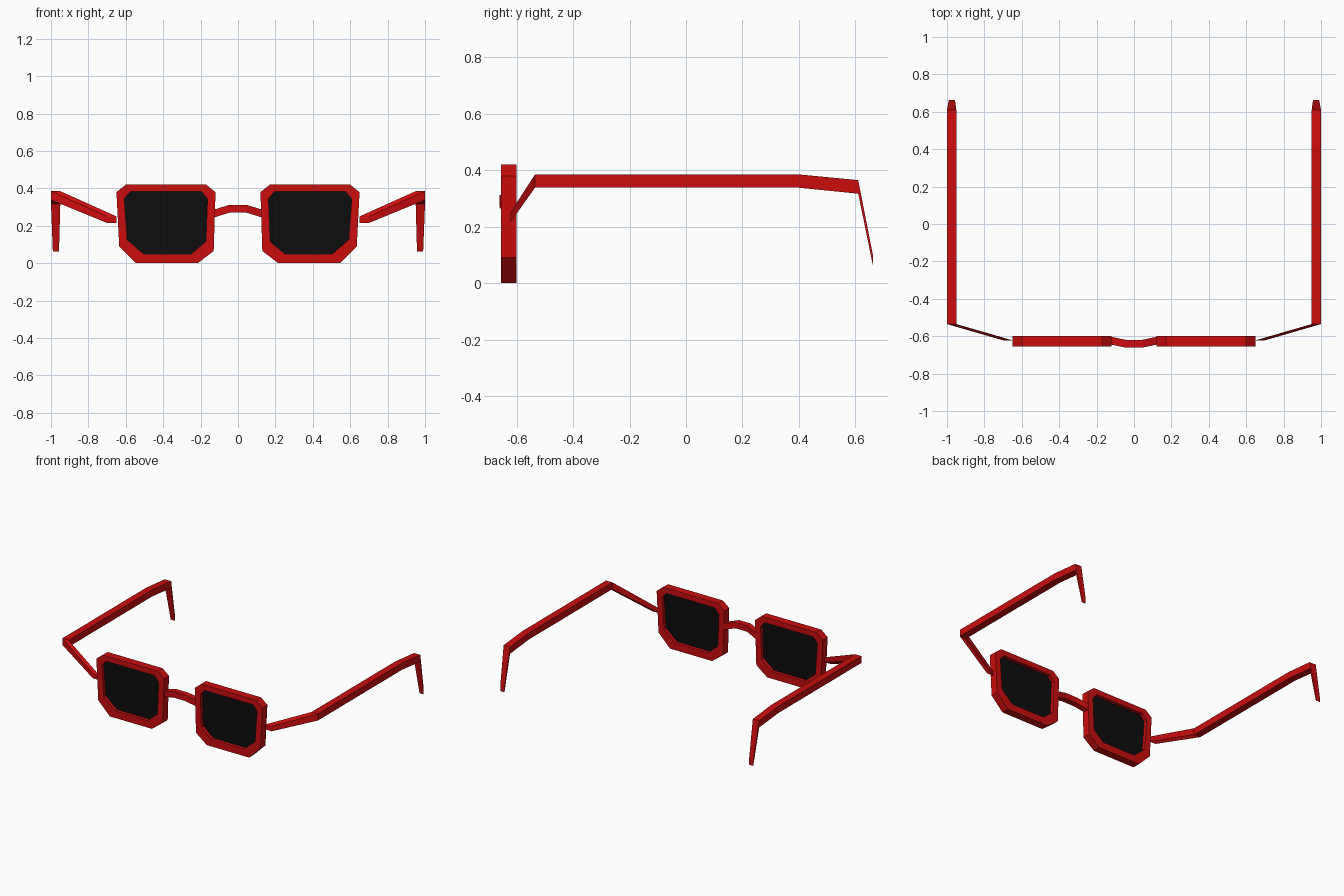
import bpy
import bmesh

cube = bpy.data.objects.get("Cube")
if cube:
    bpy.data.objects.remove(cube, do_unlink=True)


def make_material(name, color):
    mat = bpy.data.materials.new(name)
    mat.use_nodes = True
    mat.diffuse_color = color
    mat.node_tree.nodes["Principled BSDF"].inputs["Base Color"].default_value = color
    return mat


red = make_material("red plastic", (0.6, 0.004, 0.004, 1))
black = make_material("black lens", (0.004, 0.004, 0.004, 1))


def loft(name, rings, mat, closed=False):
    """Skin a list of matching rings; cap the ends unless the loft closes on itself."""
    bm = bmesh.new()
    loops = [[bm.verts.new(p) for p in ring] for ring in rings]
    n = len(loops[0])
    pairs = list(zip(loops, loops[1:]))
    if closed:
        pairs.append((loops[-1], loops[0]))
    else:
        bm.faces.new(loops[0])
        bm.faces.new(loops[-1])
    for a, b in pairs:
        for i in range(n):
            j = (i + 1) % n
            bm.faces.new((a[i], a[j], b[j], b[i]))
    bmesh.ops.recalc_face_normals(bm, faces=bm.faces)
    mesh = bpy.data.meshes.new(name)
    bm.to_mesh(mesh)
    bm.free()
    mesh.materials.append(mat)
    obj = bpy.data.objects.new(name, mesh)
    bpy.context.collection.objects.link(obj)
    return obj


def at_depth(outline, y, side):
    return [(side * x, y, z) for x, z in outline]


def section(x0, x1, y, z0, z1, side=1):
    """Upright rectangular cross-section."""
    return at_depth([(x0, z0), (x1, z0), (x1, z1), (x0, z1)], y, side)


# Rim outlines in x, z
OUTER = [(0.17, 0.42), (0.6, 0.42), (0.65, 0.38), (0.635, 0.09),
         (0.545, 0.0), (0.215, 0.0), (0.13, 0.065), (0.12, 0.38)]
INNER = [(0.195, 0.382), (0.575, 0.382), (0.608, 0.345), (0.592, 0.125),
         (0.505, 0.05), (0.25, 0.05), (0.172, 0.115), (0.163, 0.345)]
FRONT, BACK, LENS = -0.655, -0.6, -0.628

# Temple arm stations: x0, x1, y, z0, z1
ARM = [(0.65, 0.7, -0.622, 0.215, 0.25),
       (0.95, 1.0, -0.535, 0.338, 0.385),
       (0.95, 1.0, 0.4, 0.338, 0.385),
       (0.95, 1.0, 0.61, 0.317, 0.365),
       (0.957, 0.99, 0.662, 0.063, 0.1)]

for label, side in (("left", 1), ("right", -1)):
    # Rim
    loft(label + "_rim", [at_depth(OUTER, FRONT, side), at_depth(OUTER, BACK, side),
                          at_depth(INNER, BACK, side), at_depth(INNER, FRONT, side)],
         red, closed=True)
    # Lens
    loft(label + "_lens", [at_depth(INNER, LENS - 0.004, side),
                           at_depth(INNER, LENS + 0.004, side)], black)
    # Temple arm with ear hook
    loft(label + "_temple", [section(*s, side=side) for s in ARM], red)

# Nose bridge: x, y centre, z centre
BRIDGE = [(-0.13, -0.622, 0.265), (-0.045, -0.64, 0.291),
          (0.045, -0.64, 0.291), (0.13, -0.622, 0.265)]
H = 0.021
loft("nose_bridge", [[(x, y + a * H, z + b * H)
                      for a, b in ((-1, -1), (1, -1), (1, 1), (-1, 1))]
                     for x, y, z in BRIDGE], red)
